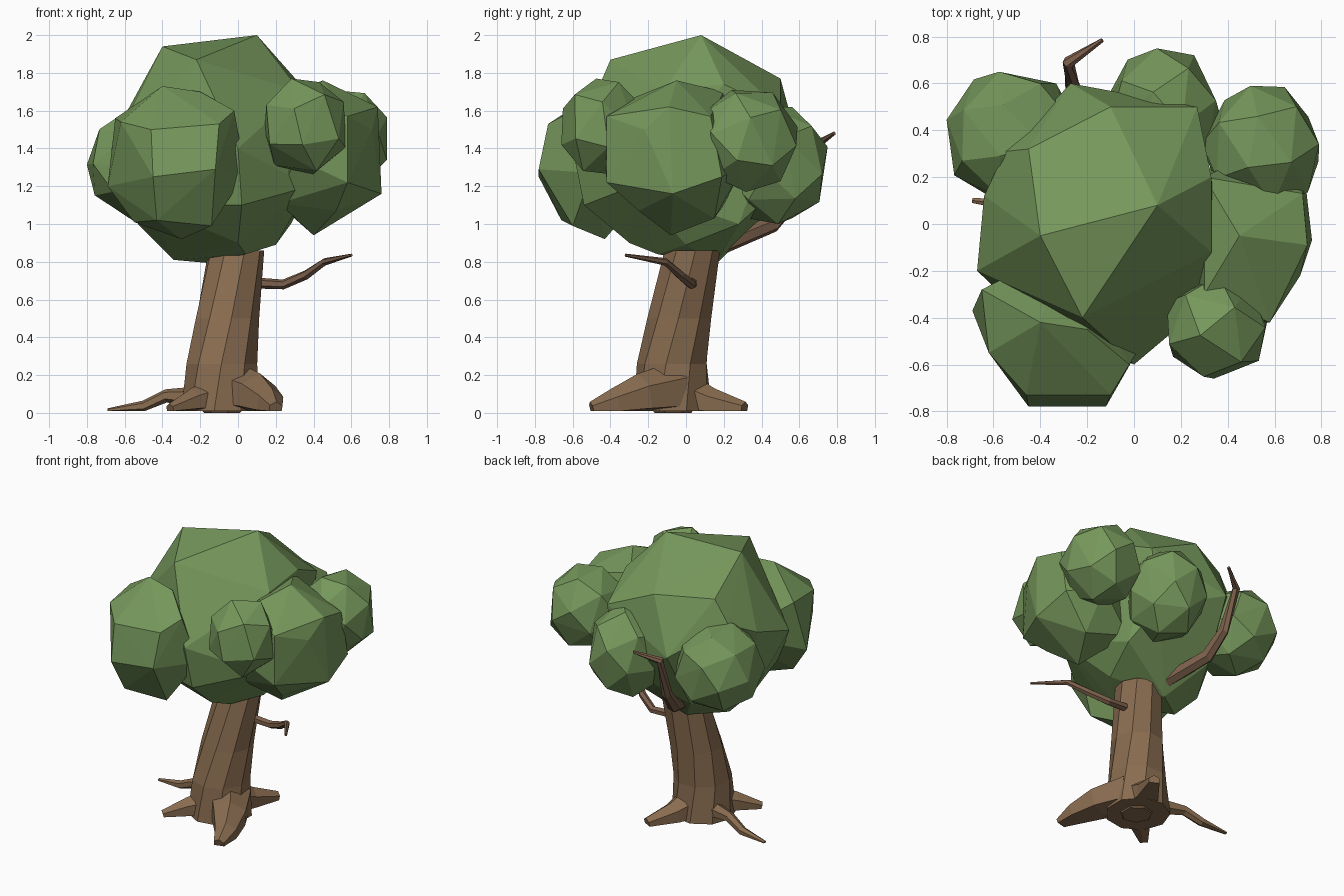
import bpy, bmesh, math, random
from mathutils import Vector, Euler

random.seed(4)


def material(name, rgb):
    m = bpy.data.materials.new(name)
    m.diffuse_color = (*rgb, 1)
    return m


LEAF = material("leaf_green", (0.18, 0.31, 0.105))
BARK = material("bark_brown", (0.25, 0.15, 0.08))
TWIG = material("branch_brown", (0.20, 0.115, 0.07))


def finish(bm, name, mat):
    bmesh.ops.recalc_face_normals(bm, faces=bm.faces[:])
    me = bpy.data.meshes.new(name)
    bm.to_mesh(me)
    bm.free()
    me.materials.append(mat)
    ob = bpy.data.objects.new(name, me)
    bpy.context.collection.objects.link(ob)
    return ob


def hull(name, points, mat):
    """Faceted convex lump around a handful of points."""
    bm = bmesh.new()
    for p in points:
        bm.verts.new(p)
    bmesh.ops.convex_hull(bm, input=bm.verts[:])
    loose = [v for v in bm.verts if not v.link_faces]
    bmesh.ops.delete(bm, geom=loose, context='VERTS')
    return finish(bm, name, mat)


def leaf_clump(name, lo, hi, n=28):
    """Faceted ball fitted exactly to a box."""
    rot = Euler([random.uniform(0, 6.28) for _ in range(3)]).to_matrix()
    pts = []
    for i in range(n):
        z = 1 - (2 * i + 1) / n
        a = i * math.pi * (3 - math.sqrt(5))
        r = math.sqrt(1 - z * z)
        pts.append(rot @ Vector((r * math.cos(a), r * math.sin(a), z)))
    mn = [min(p[k] for p in pts) for k in range(3)]
    mx = [max(p[k] for p in pts) for k in range(3)]
    fit = [[lo[k] + (p[k] - mn[k]) / (mx[k] - mn[k]) * (hi[k] - lo[k])
            for k in range(3)] for p in pts]
    return hull(name, fit, LEAF)


def limb(name, path, sides, mat, twist=0.0, level=False):
    """Tapered tube; path rows are x, y, z, radius."""
    bm = bmesh.new()
    c = [Vector(p[:3]) for p in path]
    rings = []
    for i, p in enumerate(path):
        d = (c[min(i + 1, len(c) - 1)] - c[max(i - 1, 0)]).normalized()
        if level:
            u, v = Vector((1, 0, 0)), Vector((0, 1, 0))
        else:
            u = d.cross(Vector((0.05, 0.03, 1))).normalized()
            v = u.cross(d)
        ring = []
        for k in range(sides):
            a = 2 * math.pi * (k + 0.5) / sides + twist * i
            q = c[i] + (u * math.cos(a) + v * math.sin(a)) * p[3]
            q.z = max(q.z, 0.01 if mat is BARK else 0)
            ring.append(bm.verts.new(q))
        rings.append(ring)
    for a, b in zip(rings, rings[1:]):
        for k in range(sides):
            j = (k + 1) % sides
            bm.faces.new((a[k], a[j], b[j], b[k]))
    bm.faces.new(rings[0][::-1])
    bm.faces.new(rings[-1])
    return finish(bm, name, mat)


# Main crown
hull("main_crown", [
    (0.10, 0.08, 2.0), (-0.40, -0.05, 1.94), (-0.22, -0.40, 1.87),
    (-0.10, 0.50, 1.77), (-0.45, 0.32, 1.76), (-0.55, 0.31, 1.60),
    (-0.64, 0.12, 1.50), (-0.67, -0.20, 1.40), (0.27, 0.50, 1.60),
    (0.33, 0.20, 1.74), (0.33, -0.12, 1.70), (0.0, -0.60, 1.40),
    (-0.27, 0.60, 1.40), (-0.34, 0.0, 0.81), (-0.12, 0.16, 0.79),
    (0.20, 0.0, 0.89), (-0.53, 0.0, 1.0), (0.0, -0.30, 0.90),
    (0.04, -0.15, 0.84), (0.28, 0.28, 1.0), (-0.30, 0.38, 1.0),
    (-0.48, -0.38, 1.10), (0.02, -0.54, 1.10), (0.38, -0.28, 1.20),
    (0.20, 0.50, 1.20)], LEAF)

# Two big angular clumps: front left and right
hull("clump_front_left", [
    (-0.45, -0.78, 1.25), (-0.12, -0.78, 1.29), (-0.10, -0.73, 1.53),
    (-0.46, -0.73, 1.50), (-0.69, -0.37, 1.20), (-0.62, -0.55, 1.54),
    (-0.40, -0.42, 1.73), (-0.20, -0.45, 1.70), (-0.02, -0.60, 1.60),
    (0.04, -0.50, 1.27), (-0.14, -0.60, 0.99), (-0.30, -0.43, 0.92),
    (-0.55, -0.42, 1.01), (-0.43, -0.66, 1.02), (-0.65, -0.28, 1.56),
    (-0.30, -0.10, 1.30)], LEAF)
hull("clump_right", [
    (0.76, -0.07, 1.16), (0.74, -0.09, 1.62), (0.71, -0.22, 1.50),
    (0.72, 0.13, 1.57), (0.73, 0.19, 1.25), (0.58, -0.42, 1.57),
    (0.58, -0.42, 1.22), (0.52, -0.25, 1.07), (0.53, 0.15, 1.03),
    (0.40, -0.08, 0.94), (0.45, -0.05, 1.76), (0.30, 0.20, 1.70),
    (0.30, -0.30, 1.66), (0.22, -0.28, 1.11), (0.22, 0.20, 1.10),
    (0.50, 0.30, 1.30), (0.30, -0.43, 1.35)], LEAF)

# Rounder small clumps around the crown
for name, lo, hi, n in [
        ("clump_back_right", (0.29, 0.05, 1.17), (0.79, 0.59, 1.71), 22),
        ("clump_front_right", (0.14, -0.66, 1.26), (0.57, -0.22, 1.77), 18),
        ("clump_back_left", (-0.80, 0.06, 1.02), (-0.24, 0.65, 1.61), 26),
        ("clump_back", (-0.12, 0.20, 1.00), (0.38, 0.75, 1.62), 24)]:
    leaf_clump(name, lo, hi, n)

# Leaning, twisting trunk
limb("trunk", [(-0.09, -0.07, 0.01, 0.21), (-0.085, -0.07, 0.26, 0.19),
               (-0.06, -0.035, 0.50, 0.172), (-0.01, 0.03, 0.86, 0.15)],
     9, BARK, 0.16, True)

# Bare branches
limb("branch_right", [(0.05, 0.03, 0.69, 0.03), (0.24, 0.03, 0.68, 0.026),
                      (0.36, -0.03, 0.73, 0.025), (0.46, -0.11, 0.80, 0.02),
                      (0.60, -0.32, 0.835, 0.008)], 6, TWIG)
limb("branch_back", [(-0.06, 0.10, 0.85, 0.05), (-0.23, 0.46, 1.0, 0.045),
                     (-0.26, 0.585, 1.14, 0.035), (-0.28, 0.69, 1.42, 0.026),
                     (-0.135, 0.785, 1.48, 0.01)], 6, TWIG)

# Roots spreading over the ground
roots = {
    "root_left": [(-0.12, -0.03, 0.08, 0.07), (-0.38, 0.05, 0.09, 0.035),
                  (-0.50, 0.08, 0.035, 0.03), (-0.69, 0.10, 0.012, 0.012)],
    "root_front": [(-0.02, -0.06, 0.12, 0.15), (0.10, -0.24, 0.09, 0.12),
                   (0.17, -0.38, 0.05, 0.08), (0.20, -0.50, 0.02, 0.04)],
    "root_front_left": [(-0.08, -0.08, 0.09, 0.12), (-0.24, -0.22, 0.06, 0.07),
                        (-0.36, -0.33, 0.02, 0.03)],
    "root_back": [(-0.07, -0.03, 0.10, 0.13), (0.0, 0.14, 0.05, 0.08),
                  (0.09, 0.31, 0.02, 0.04)],
}
for name, path in roots.items():
    limb(name, path, 6, BARK)
# Rough stump of roots under the trunk
limb("root_core", [(-0.08, -0.07, 0.0, 0.1), (-0.08, -0.07, 0.06, 0.15)],
     7, TWIG, 0.2, True).data.materials[0] = BARK
